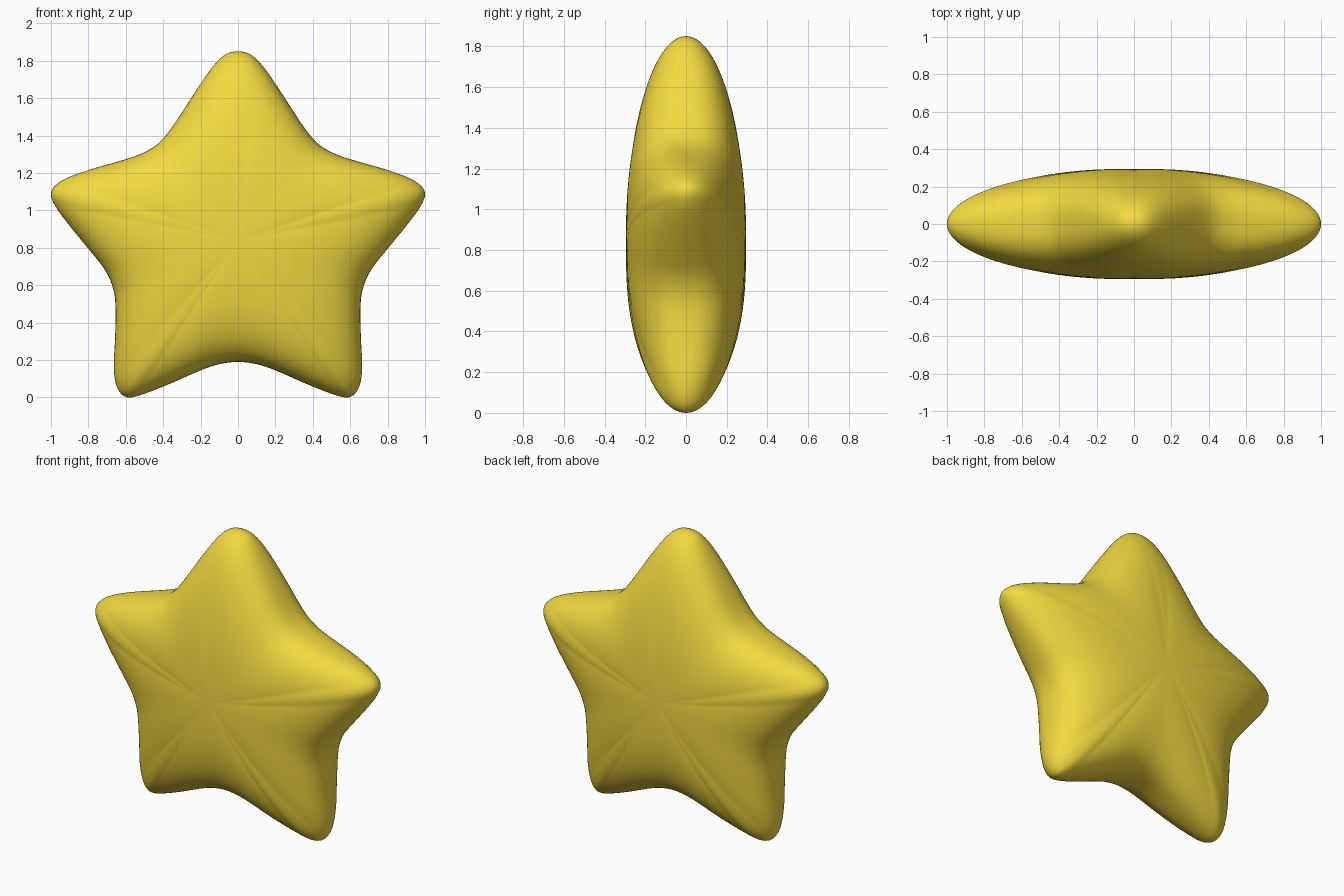
import bpy, bmesh, math
from mathutils import Vector

if "Cube" in bpy.data.objects:
    bpy.data.objects.remove(bpy.data.objects["Cube"])

CENTRE = Vector((0.0, 0.84))
DEPTH = 0.295
RINGS = 28

# Right half of the star outline (x, z), top tip down to bottom notch
half = [(0, 1.85), (.065, 1.835), (.13, 1.775), (.205, 1.67), (.28, 1.555), (.36, 1.435),
        (.43, 1.355), (.52, 1.302), (.64, 1.262), (.78, 1.222), (.9, 1.18), (.975, 1.135),
        (1.0, 1.085), (.975, 1.02), (.91, .93), (.80, .795), (.71, .68), (.667, .58),
        (.655, .48), (.657, .32), (.664, .18), (.655, .08), (.625, .02), (.58, 0),
        (.5, .02), (.36, .075), (.2, .145), (.1, .178), (0, .19)]
loop = [Vector(p) for p in half] + [Vector((-x, z)) for x, z in half[-2:0:-1]]


def smooth_loop(pts, steps):
    """Closed Catmull-Rom curve through the points."""
    out, n = [], len(pts)
    for i in range(n):
        a, b, c, d = (pts[(i + k) % n] for k in (-1, 0, 1, 2))
        for k in range(steps):
            t = k / steps
            out.append(0.5 * (2 * b + (c - a) * t + (2 * a - 5 * b + 4 * c - d) * t ** 2
                              + (3 * b - a - 3 * c + d) * t ** 3))
    return out


outline = smooth_loop(loop, 4)


def ring(bm, t):
    """Scaled outline: fuller cross-section at the notches, elliptical along the arms."""
    verts = []
    for p in outline:
        r = p - CENTRE
        notch = min(1, max(0, (1.0 - r.length) / 0.34))
        e = 2 / (2 + 0.8 * notch)
        s = math.sin(abs(t)) ** e
        y = DEPTH * max(0, math.cos(t)) ** e * (1 if t > 0 else -1)
        verts.append(bm.verts.new((CENTRE.x + r.x * s, y, CENTRE.y + r.y * s)))
    return verts


# Puffed star body: rings from the front pole over the rim to the back pole
bm = bmesh.new()
steps = [-math.pi / 2 * i / RINGS for i in range(1, RINGS)]
angles = steps + [math.pi / 2] + [-a for a in reversed(steps)]
rings = [ring(bm, a) for a in angles]
n = len(outline)
for r0, r1 in zip(rings, rings[1:]):
    for i in range(n):
        j = (i + 1) % n
        bm.faces.new((r0[i], r0[j], r1[j], r1[i]))
for y, r in ((-DEPTH, rings[0]), (DEPTH, rings[-1])):
    pole = bm.verts.new((CENTRE.x, y, CENTRE.y))
    for i in range(n):
        bm.faces.new((pole, r[i], r[(i + 1) % n]))
bmesh.ops.recalc_face_normals(bm, faces=bm.faces)
for f in bm.faces:
    f.smooth = True

mesh = bpy.data.meshes.new("star")
bm.to_mesh(mesh)
bm.free()
star = bpy.data.objects.new("star", mesh)
bpy.context.collection.objects.link(star)

# Yellow finish
yellow = bpy.data.materials.new("yellow")
yellow.diffuse_color = (0.9, 0.7, 0.05, 1)
yellow.use_nodes = True
yellow.node_tree.nodes["Principled BSDF"].inputs["Base Color"].default_value = yellow.diffuse_color
mesh.materials.append(yellow)
